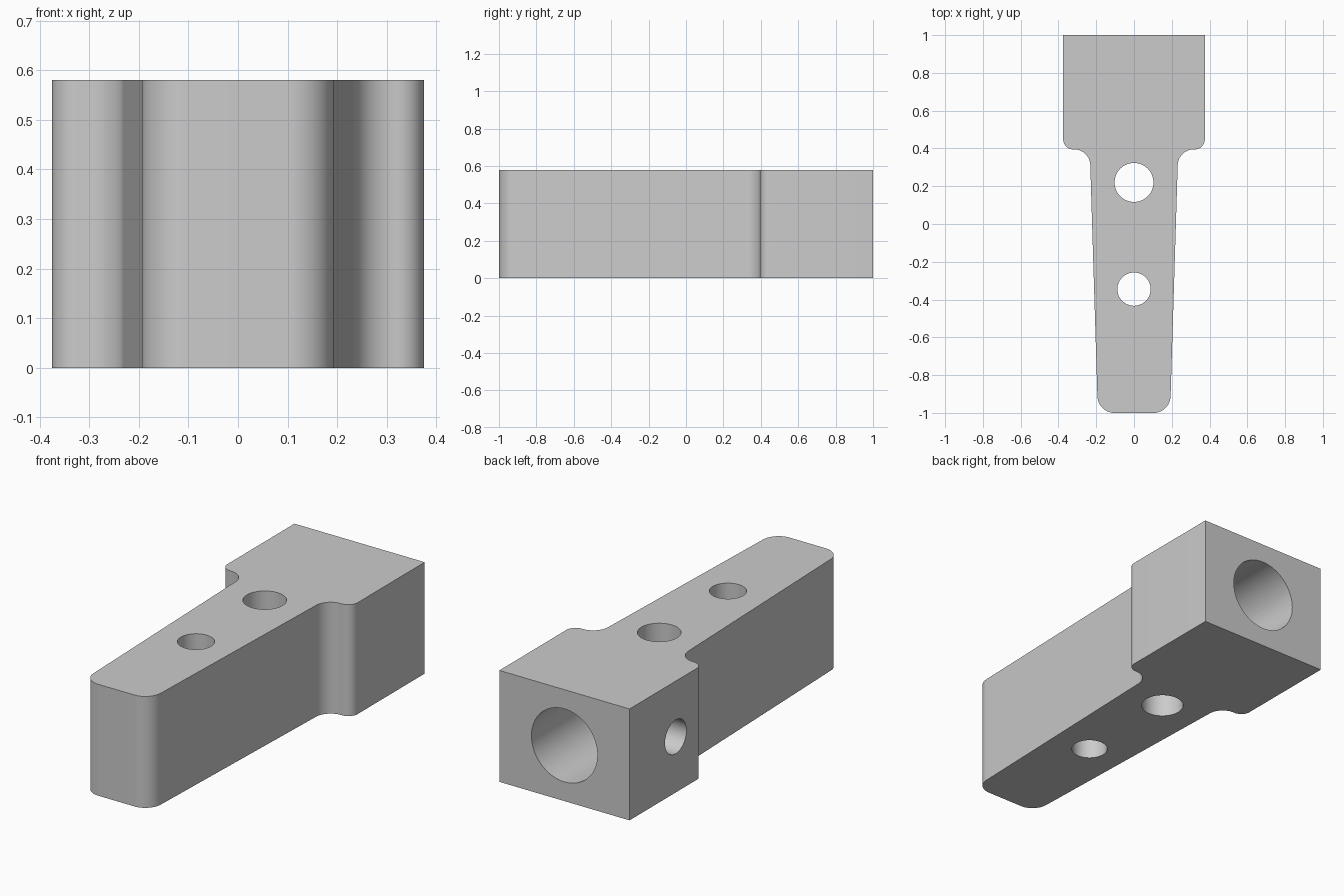
import bpy
import bmesh
import math
from mathutils import Vector, Matrix

if "Cube" in bpy.data.objects:
    bpy.data.objects.remove(bpy.data.objects["Cube"], do_unlink=True)

HEIGHT = 0.58

grey = bpy.data.materials.new("plain grey")
grey.use_nodes = True
grey.diffuse_color = (0.6, 0.6, 0.6, 1)
grey.node_tree.nodes["Principled BSDF"].inputs["Base Color"].default_value = grey.diffuse_color


def rounded(prev, corner, nxt, radius, steps=12):
    """Points of an arc that rounds one corner of an outline."""
    p = Vector(corner)
    if radius == 0:
        return [p]
    a = (Vector(prev) - p).normalized()
    b = (Vector(nxt) - p).normalized()
    half_angle = math.acos(a.dot(b)) / 2
    centre = p + (a + b).normalized() * (radius / math.sin(half_angle))
    reach = radius / math.tan(half_angle)
    start = p + a * reach - centre
    end = p + b * reach - centre
    first = math.atan2(start.y, start.x)
    sweep = math.atan2(start.x * end.y - start.y * end.x, start.dot(end))
    angles = [first + sweep * i / steps for i in range(steps + 1)]
    return [centre + Vector((math.cos(t), math.sin(t))) * radius for t in angles]


# Tapered body outline: half profile with corner radii, mirrored
half = [((0.191, -1), 0.09), ((0.234, 0.395), 0.085),
        ((0.375, 0.395), 0.053), ((0.375, 1), 0)]
corners = half + [((-x, y), r) for (x, y), r in reversed(half)]
outline = []
for i, (corner, radius) in enumerate(corners):
    outline += rounded(corners[i - 1][0], corner, corners[(i + 1) % len(corners)][0], radius)

# Solid body: bottom, top and a wall along the outline
bm = bmesh.new()
low = [bm.verts.new((p.x, p.y, 0)) for p in outline]
high = [bm.verts.new((p.x, p.y, HEIGHT)) for p in outline]
bm.faces.new(low[::-1])
bm.faces.new(high)
for i in range(len(low)):
    bm.faces.new((low[i - 1], low[i], high[i], high[i - 1]))
bm.normal_update()
mesh = bpy.data.meshes.new("tapered_body")
bm.to_mesh(mesh)
bm.free()
body = bpy.data.objects.new("tapered_body", mesh)
bpy.context.collection.objects.link(body)
mesh.materials.append(grey)
bpy.ops.object.select_all(action="DESELECT")
bpy.context.view_layer.objects.active = body
body.select_set(True)


def drill(name, start, end, radius):
    """Cut a round hole along the line from start to end."""
    start, end = Vector(start), Vector(end)
    axis = end - start
    turn = Vector((0, 0, 1)).rotation_difference(axis).to_matrix().to_4x4()
    bit = bmesh.new()
    bmesh.ops.create_cone(bit, cap_ends=True, segments=64, radius1=radius,
                          radius2=radius, depth=axis.length,
                          matrix=Matrix.Translation((start + end) / 2) @ turn)
    bmesh.ops.recalc_face_normals(bit, faces=bit.faces)
    data = bpy.data.meshes.new(name)
    bit.to_mesh(data)
    bit.free()
    data.materials.append(grey)
    cutter = bpy.data.objects.new(name, data)
    cutter.hide_render = True
    bpy.context.collection.objects.link(cutter)
    mod = body.modifiers.new(name, "BOOLEAN")
    mod.operation = "DIFFERENCE"
    mod.solver = "EXACT"
    mod.object = cutter
    bpy.ops.object.modifier_apply(modifier=name)
    bpy.data.objects.remove(cutter, do_unlink=True)


# Two vertical through holes, the socket in the back and its side screw hole
mid = HEIGHT / 2
drill("rear_bolt_hole", (0, 0.22, -0.1), (0, 0.22, 0.7), 0.103)
drill("front_bolt_hole", (0, -0.345, -0.1), (0, -0.345, 0.7), 0.088)
drill("back_socket", (0, 1.1, mid), (0, 0.4, mid), 0.19)
drill("side_screw_hole", (-0.5, 0.62, mid), (0, 0.62, mid), 0.088)

bpy.ops.object.shade_smooth_by_angle(angle=math.radians(30))
